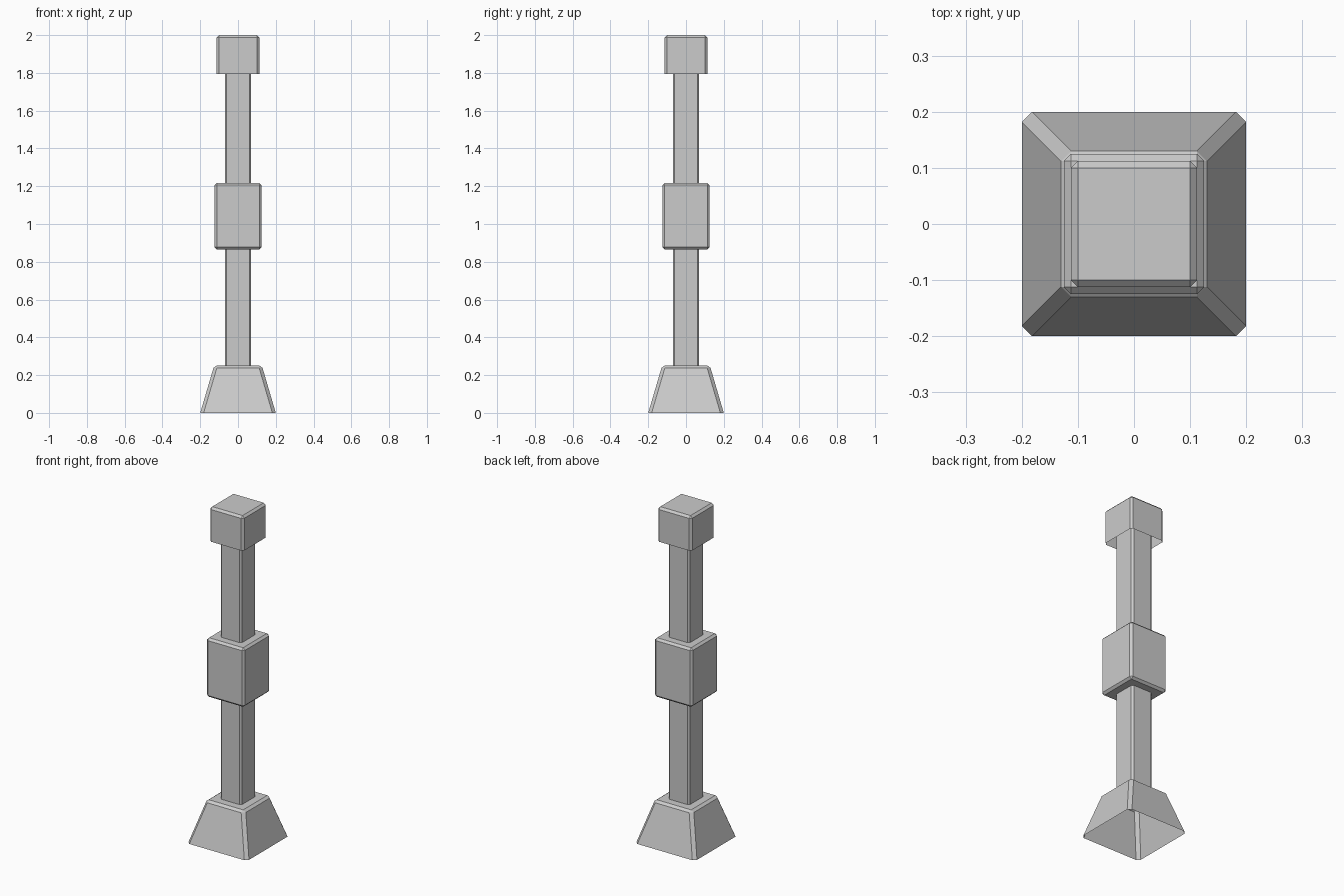
import bpy, bmesh

if "Cube" in bpy.data.objects:
    bpy.data.objects.remove(bpy.data.objects["Cube"])


def ring_points(half, cut, z):
    """Square outline with cut corners, counter-clockwise (cut 0 gives a plain square)."""
    h, k = half, half - cut
    return [(x, y, z) for x, y in ((h, -k), (h, k), (k, h), (-k, h),
                                   (-h, k), (-h, -k), (-k, -h), (k, -h))]


def loft(name, rings, cap_bottom=False, cap_top=False):
    """Skin a stack of (half width, corner cut, height) outlines."""
    bm = bmesh.new()
    loops = [[bm.verts.new(p) for p in ring_points(*r)] for r in rings]
    for low, high in zip(loops, loops[1:]):
        for i in range(8):
            j = (i + 1) % 8
            bm.faces.new((low[i], low[j], high[j], high[i]))
    if cap_bottom:
        bm.faces.new(loops[0][::-1])
    if cap_top:
        bm.faces.new(loops[-1])
    bmesh.ops.remove_doubles(bm, verts=bm.verts, dist=0.0005)
    mesh = bpy.data.meshes.new(name)
    bm.to_mesh(mesh)
    bm.free()
    obj = bpy.data.objects.new(name, mesh)
    bpy.context.collection.objects.link(obj)
    return obj


C = 0.0125  # bevel width

# Tapered foot, open underneath
loft("base", [(0.2, 0.018, 0), (0.13, 0.018, 0.238), (0.114, 0, 0.25)], cap_top=True)

# Square shaft running from foot to cap
loft("shaft", [(0.07, 0.01, 0.25), (0.07, 0.01, 1.9)])

# Bevelled block around the middle of the shaft
loft("middle_block", [(0.125 - C, 0, 0.865), (0.125, C, 0.865 + C),
                      (0.125, C, 1.218 - C), (0.125 - C, 0, 1.218)],
     cap_bottom=True, cap_top=True)

# Bevelled cap, open underneath
loft("top_cap", [(0.1125, C, 1.795), (0.1125, C, 2 - C), (0.1125 - C, 0, 2)], cap_top=True)
